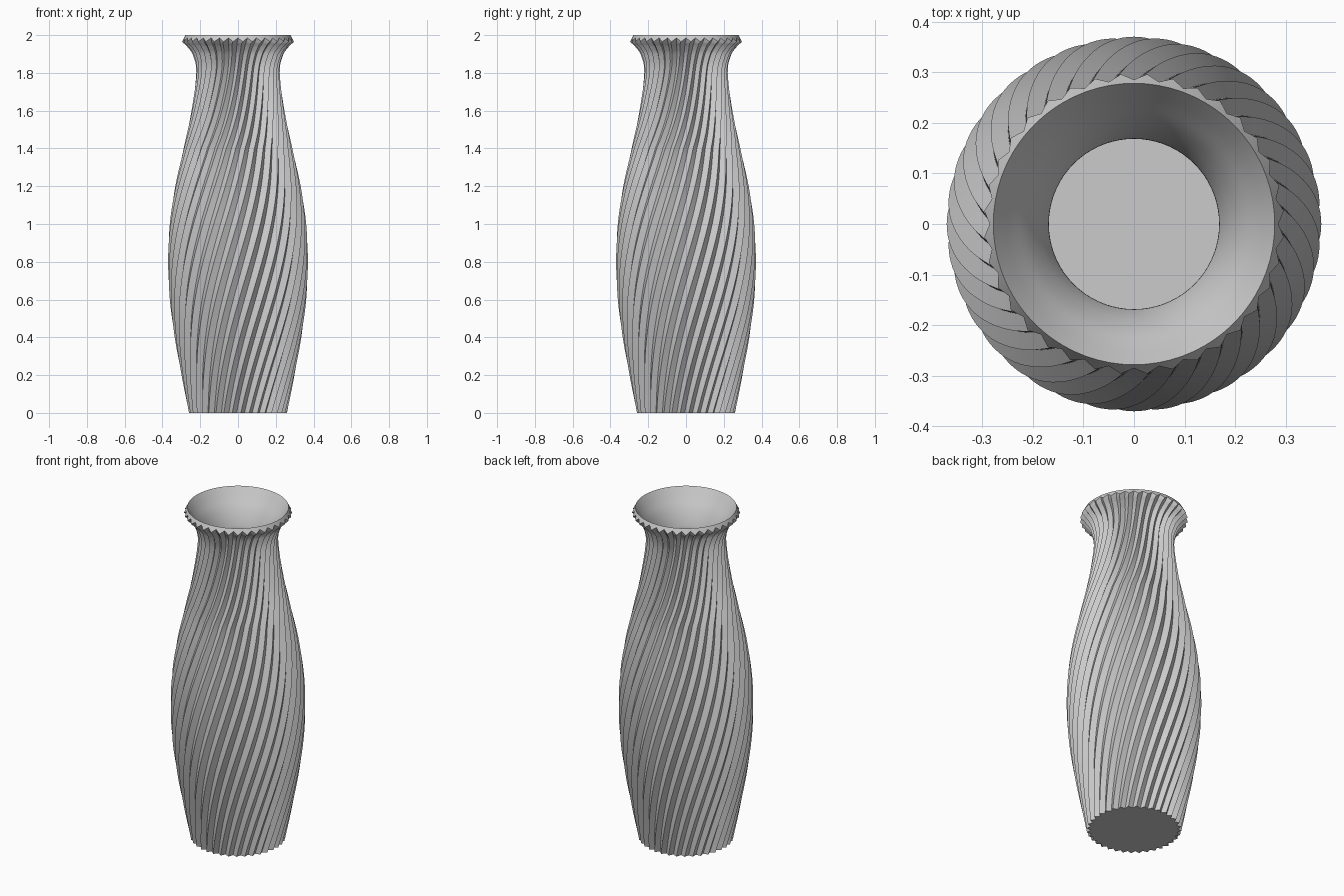
import bpy, bmesh, math
from mathutils import Vector

cube = bpy.data.objects.get("Cube")
if cube:
    bpy.data.objects.remove(cube)

FLUTES = 36
N = FLUTES * 2

clay = bpy.data.materials.new("grey clay")
clay.use_nodes = True
grey = (0.6, 0.6, 0.6, 1)
clay.diffuse_color = grey
clay.node_tree.nodes["Principled BSDF"].inputs["Base Color"].default_value = grey


def smooth_path(points, steps):
    """Catmull-Rom curve through (radius, height) points."""
    p = [Vector(q) for q in points]
    p = [2 * p[0] - p[1]] + p + [2 * p[-1] - p[-2]]
    out = []
    for a, b, c, d in zip(p, p[1:], p[2:], p[3:]):
        for i in range(steps):
            t = i / steps
            out.append(0.5 * (2 * b + (c - a) * t + (2 * a - 5 * b + 4 * c - d) * t * t
                              + (3 * b - a - 3 * c + d) * t ** 3))
    return out + [p[-2]]


def twist(z):
    """Turn of the flutes, easing off towards the neck."""
    return 0.8 * (z - 2) if z < 1.4 else -0.48 * (1 - ((z - 1.4) / 0.6) * (2 - (z - 1.4) / 0.6) * 0.5
                                                  - ((z - 1.4) / 0.6) * 0.5)


bm = bmesh.new()


def ring(point):
    """point(i) gives radius, height and turn for each step around."""
    verts = []
    for i in range(N):
        r, z, turn = point(i)
        a = math.tau * i / N + turn
        verts.append(bm.verts.new((r * math.cos(a), r * math.sin(a), z)))
    return verts


# Fluted outer wall
outer = smooth_path([(0.26, 0), (0.299, 0.2), (0.335, 0.4), (0.361, 0.6), (0.37, 0.8),
                     (0.361, 1.0), (0.332, 1.2), (0.288, 1.4), (0.246, 1.6), (0.221, 1.8),
                     (0.237, 1.89), (0.266, 1.935), (0.297, 1.965)], 5)
rings = [ring(lambda i: (r - (0 if i % 2 else 0.022), z, twist(z))) for r, z in outer[:-1]]

# Bevelled zigzag rim
rings.append(ring(lambda i: (0.297, 1.965, 0) if i % 2 else (0.285, 1.985, 0)))
rings.append(ring(lambda i: (0.278, 2, 0)))

# Smooth inner wall down to the floor
inner = smooth_path([(0.278, 2), (0.245, 1.95), (0.205, 1.89), (0.175, 1.82), (0.17, 1.76),
                     (0.2, 1.58), (0.245, 1.4), (0.29, 1.2), (0.32, 1.0), (0.328, 0.8),
                     (0.318, 0.6), (0.292, 0.4), (0.256, 0.2), (0.225, 0.04)], 4)
rings += [ring(lambda i: (r, z, 0)) for r, z in inner[1:]]

for low, high in zip(rings, rings[1:]):
    for i in range(N):
        j = (i + 1) % N
        bm.faces.new((low[i], low[j], high[j], high[i]))

# Base underside and inside floor
bm.faces.new(rings[0][::-1])
bm.faces.new(rings[-1])

mesh = bpy.data.meshes.new("fluted_vase")
bm.to_mesh(mesh)
bm.free()
mesh.materials.append(clay)
vase = bpy.data.objects.new("fluted_vase", mesh)
bpy.context.collection.objects.link(vase)
bpy.context.view_layer.objects.active = vase
vase.select_set(True)
bpy.ops.object.shade_smooth_by_angle(angle=math.radians(25))
